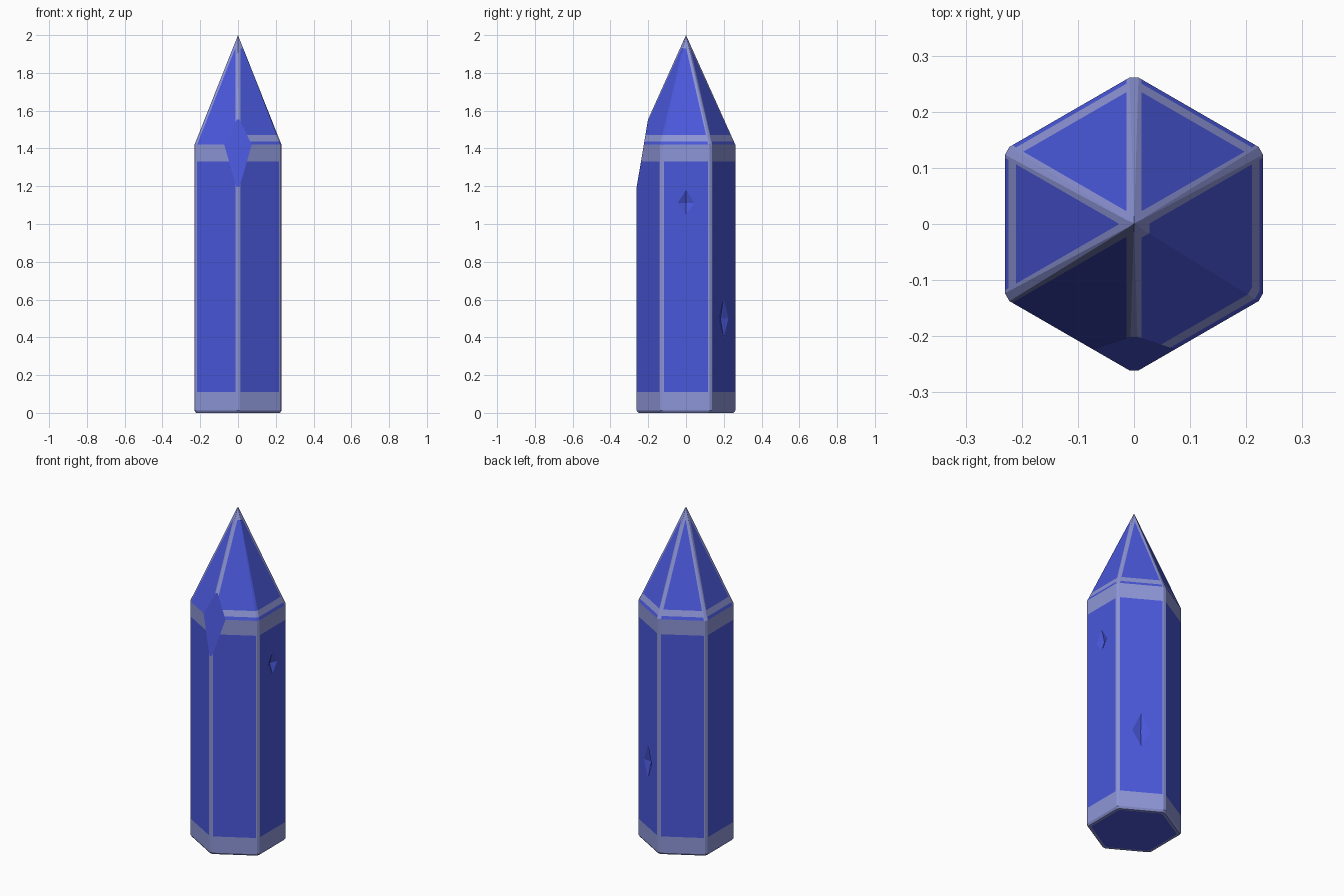
import bpy, bmesh, math
from mathutils import Vector

if "Cube" in bpy.data.objects:
    bpy.data.objects.remove(bpy.data.objects["Cube"])

R, SHOULDER, TOP, W = 0.2656, 1.42, 2.0, 0.013


def material(name, rgb):
    m = bpy.data.materials.new(name)
    m.diffuse_color = (*rgb, 1)
    m.use_nodes = True
    m.node_tree.nodes["Principled BSDF"].inputs["Base Color"].default_value = m.diffuse_color
    return m


blue = material("crystal blue", (0.068, 0.098, 0.70))
pale = material("worn pale blue", (0.27, 0.305, 0.68))


def ring(bm, z, scale, c=0.035):
    # hexagon with small chamfered corners, one corner on each of +y and -y
    pts = [Vector((math.cos(math.radians(30 + 60 * i)), math.sin(math.radians(30 + 60 * i)), 0)) * R * scale
           for i in range(6)]
    out = []
    for i, p in enumerate(pts):
        for q in (pts[i - 1], pts[(i + 1) % 6]):
            v = p.lerp(q, c)
            out.append(bm.verts.new((v.x, v.y, z)))
    return out


# Crystal body: chamfered hexagonal prism with a pointed top
bm = bmesh.new()
rings = [ring(bm, 0, 0.90), ring(bm, 0, 0.965), ring(bm, 0.012, 1), ring(bm, SHOULDER, 1)]
apex = bm.verts.new((0, 0, TOP))
bm.faces.new(rings[0][::-1])
for a, b in zip(rings, rings[1:]):
    for i in range(12):
        j = (i + 1) % 12
        bm.faces.new((a[i], a[j], b[j], b[i]))
for i in range(12):
    bm.faces.new((rings[-1][i], rings[-1][(i + 1) % 12], apex))


def cut(co, no, **kw):
    return bmesh.ops.bisect_plane(bm, geom=bm.verts[:] + bm.edges[:] + bm.faces[:],
                                  plane_co=co, plane_no=no, **kw)


# Paint lines: horizontal bands and strips beside every upright edge
for z in (0.11, 1.33, 1.437, 1.47, 1.93):
    cut((0, 0, z), (0, 0, 1))
axes = [Vector((-math.sin(math.radians(a)), math.cos(math.radians(a)), 0)) for a in (30, 90, 150)]
for m in axes:
    for s in (-1, 1):
        cut(m * s * W, m)

bm.normal_update()
for f in bm.faces:
    c = f.calc_center_median()
    ang = math.degrees(math.atan2(c.y, c.x)) % 360
    near_edge = min(abs(m.dot(c)) for m in axes) < W
    if f.normal.z < -0.9:
        worn = c.xy.length > 0.2
    elif c.z < SHOULDER:
        worn = near_edge or c.z < 0.11 or c.z > 1.33
    else:
        worn = near_edge and not 315 < ang < 345
        worn = worn or c.z > 1.93
        if not 212 < ang < 268:
            worn = worn or 1.437 < c.z < 1.47
    f.material_index = int(worn)

# Large chip sliced off the front corner
r = cut((0, -0.262, 1.19), (0, -0.37, 0.062), clear_outer=True)
edges = [e for e in r["geom_cut"] if isinstance(e, bmesh.types.BMEdge)]
fill = bmesh.ops.edgenet_fill(bm, edges=edges, mat_nr=0)
for f in fill["faces"]:
    f.material_index = 0
bmesh.ops.recalc_face_normals(bm, faces=bm.faces[:])

mesh = bpy.data.meshes.new("crystal")
bm.to_mesh(mesh)
bm.free()
mesh.materials.append(blue)
mesh.materials.append(pale)
crystal = bpy.data.objects.new("crystal", mesh)
bpy.context.collection.objects.link(crystal)


# Small diamond-shaped chips in the side faces
def dent(angle, z, half_w, up, down, depth):
    a = math.radians(angle)
    n, t = Vector((math.cos(a), math.sin(a), 0)), Vector((-math.sin(a), math.cos(a), 0))
    o = n * R * math.cos(math.pi / 6) + Vector((0, 0, z))
    b = bmesh.new()
    for p in (o + t * half_w, o - t * half_w, o + Vector((0, 0, up)), o - Vector((0, 0, down)),
              o - n * depth, o + n * depth):
        b.verts.new(p)
    bmesh.ops.convex_hull(b, input=b.verts[:])
    bmesh.ops.recalc_face_normals(b, faces=b.faces[:])
    me = bpy.data.meshes.new("chip_cutter")
    b.to_mesh(me)
    b.free()
    me.materials.append(blue)
    ob = bpy.data.objects.new("chip_cutter", me)
    bpy.context.collection.objects.link(ob)
    ob.hide_render = True
    mod = crystal.modifiers.new("chip", 'BOOLEAN')
    mod.operation, mod.solver, mod.object = 'DIFFERENCE', 'EXACT', ob
    bpy.context.view_layer.objects.active = crystal
    bpy.ops.object.modifier_apply(modifier=mod.name)
    bpy.data.objects.remove(ob)


dent(0, 1.11, 0.045, 0.07, 0.06, 0.02)
dent(60, 0.50, 0.05, 0.11, 0.10, 0.02)
